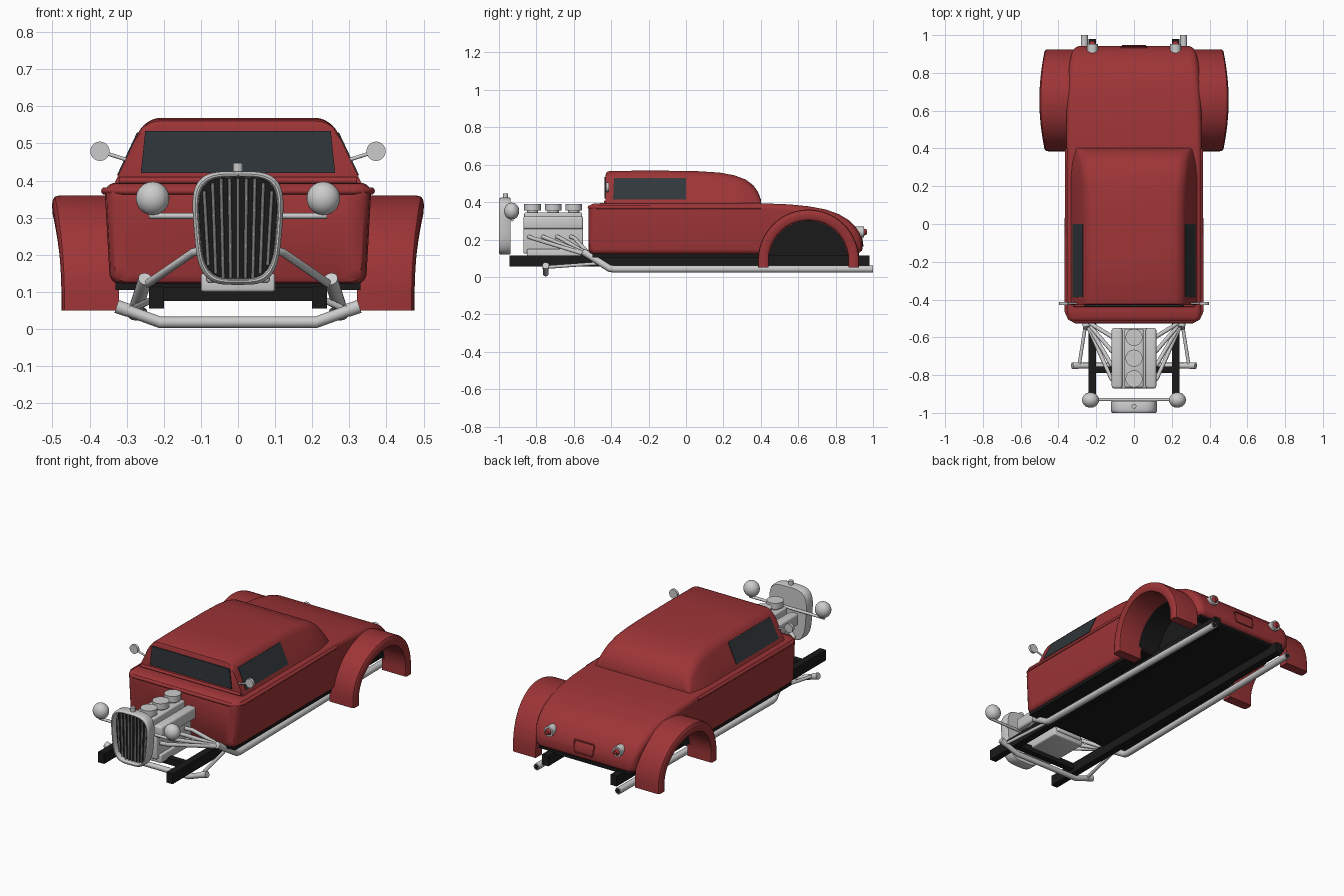
import bpy, bmesh
from math import sin, cos, pi, radians, copysign
from mathutils import Vector

if "Cube" in bpy.data.objects:
    bpy.data.objects.remove(bpy.data.objects["Cube"])


def material(name, rgb):
    m = bpy.data.materials.new(name)
    m.diffuse_color = (*rgb, 1)
    m.use_nodes = True
    m.node_tree.nodes["Principled BSDF"].inputs["Base Color"].default_value = m.diffuse_color
    return m


RED = material("red_paint", (0.34, 0.035, 0.038))
BLACK = material("black", (0.01, 0.01, 0.01))
GLASS = material("dark_glass", (0.03, 0.038, 0.043))


def finish(name, bm, mat):
    bmesh.ops.recalc_face_normals(bm, faces=bm.faces)
    me = bpy.data.meshes.new(name)
    bm.to_mesh(me)
    bm.free()
    ob = bpy.data.objects.new(name, me)
    bpy.context.collection.objects.link(ob)
    if mat:
        me.materials.append(mat)
    return ob


def skin(name, rings, mat=None, closed=True, caps=(True, True)):
    """Bridge a row of equal-length point rings."""
    bm = bmesh.new()
    rows = [[bm.verts.new(p) for p in r] for r in rings]
    n = len(rows[0])
    for a, b in zip(rows, rows[1:]):
        for i in range(n if closed else n - 1):
            j = (i + 1) % n
            bm.faces.new((a[i], a[j], b[j], b[i]))
    if caps[0]:
        bm.faces.new(rows[0])
    if caps[1]:
        bm.faces.new(rows[-1])
    return finish(name, bm, mat)


def section(y, zb, zt, wb, wt, r):
    """Rounded trapezoid across the car at y."""
    pts = []
    for k, (sx, sz) in enumerate(((1, 1), (-1, 1), (-1, -1), (1, -1))):
        for i in range(7):
            a = (k + i / 6) * pi / 2
            z = (zt - r if sz > 0 else zb + r) + r * sin(a)
            w = wb + (wt - wb) * (z - zb) / (zt - zb)
            pts.append((sx * (w - r) + r * cos(a), y, z))
    return pts


def box(name, lo, hi, mat=None, bevel=0.0):
    bm = bmesh.new()
    bmesh.ops.create_cube(bm, size=1)
    for v in bm.verts:
        v.co = [l + (h - l) * (c + 0.5) for l, h, c in zip(lo, hi, v.co)]
    if bevel:
        bmesh.ops.bevel(bm, geom=bm.edges[:], offset=bevel, segments=3, profile=0.5, affect='EDGES')
    return finish(name, bm, mat)


def rod(name, p, q, r, mat=None, r2=None, seg=28):
    p, q = Vector(p), Vector(q)
    bm = bmesh.new()
    bmesh.ops.create_cone(bm, cap_ends=True, segments=seg, radius1=r,
                          radius2=r if r2 is None else r2, depth=(q - p).length)
    rot = (q - p).to_track_quat('Z', 'Y')
    for v in bm.verts:
        v.co = rot @ v.co + (p + q) / 2
    return finish(name, bm, mat)


def tube(name, pts, r, mat=None, cyclic=False):
    cu = bpy.data.curves.new(name, 'CURVE')
    cu.dimensions = '3D'
    cu.bevel_depth, cu.bevel_resolution, cu.use_fill_caps = r, 4, True
    sp = cu.splines.new('POLY')
    sp.points.add(len(pts) - 1)
    for p, c in zip(sp.points, pts):
        p.co = (*c, 1)
    sp.use_cyclic_u = cyclic
    if mat:
        cu.materials.append(mat)
    ob = bpy.data.objects.new(name, cu)
    bpy.context.collection.objects.link(ob)
    return ob


def plate(name, pts, d, mat):
    """Flat pane with thickness vector d."""
    return skin(name, [pts, [Vector(p) + Vector(d) for p in pts]], mat)


# Body: lofted tub with rounded nose and sloping tail
body = skin("body", [section(*s) for s in (
    (-.52, .14, .372, .305, .315, .03), (-.512, .127, .384, .33, .342, .03),
    (-.495, .12, .392, .342, .356, .03), (-.46, .12, .394, .345, .36, .03),
    (.4, .12, .394, .345, .36, .03), (.55, .12, .388, .345, .36, .035),
    (.66, .12, .377, .345, .358, .04), (.75, .12, .36, .343, .354, .045),
    (.82, .12, .334, .338, .348, .045), (.87, .122, .304, .332, .34, .045),
    (.905, .125, .27, .325, .33, .04), (.928, .13, .236, .315, .318, .035),
    (.94, .14, .2, .30, .30, .025), (.943, .15, .185, .285, .285, .015))], RED)

# Cabin with rounded rear
cabin = []
for y, zt in ((-.43, .545), (-.424, .56), (-.41, .566), (-.2, .569), (.05, .566), (.18, .558),
              (.26, .543), (.32, .52), (.36, .49), (.385, .455), (.4, .415), (.403, .39)):
    pinch = max(0, (y - .25) / .155) ** 2 * .03
    cabin.append(section(y, .35, zt, .353 - pinch, .353 - pinch - .47 * (zt - .35),
                         min(.04, (zt - .35) * .45)))
skin("cabin", cabin, RED)
tube("cowl_bead", [(-.32, -.43, .4), (.32, -.43, .4)], .009, RED)
tube("belt_moulding", [(-.355, .4, .372), (-.359, -.46, .372), (-.342, -.498, .372), (-.31, -.516, .372),
                       (.31, -.516, .372), (.342, -.498, .372), (.359, -.46, .372), (.355, .4, .372)], .01, RED)

# Glass
plate("windshield", [(-.262, -.436, .42), (.262, -.436, .42), (.25, -.436, .533), (-.25, -.436, .533)],
      (0, .02, 0), GLASS)
CY, CZ = .655, .09
cutters = []
for s, side in ((-1, "left"), (1, "right")):
    def X(x, y, z):
        return (s * x, y, z)
    plate(side + "_window", [X(.326, -.39, .415), X(.326, 0, .415), X(.272, 0, .53), X(.272, -.385, .53)],
          (-s * .012, 0, -.006), GLASS)

    # Wheel wells cut from the body
    cut = rod(side + "_well_cutter", X(.2, CY, CZ), X(.6, CY, CZ), .213, seg=64)
    cut.hide_render = True
    cutters.append(cut)
    mod = body.modifiers.new(side + "_well", 'BOOLEAN')
    mod.operation, mod.object, mod.solver = 'DIFFERENCE', cut, 'EXACT'
    arc = [radians(8.2 + 163.6 * i / 32) for i in range(33)]
    skin(side + "_well_liner", [[X(x, CY + .2115 * cos(a), CZ + .2115 * sin(a)) for a in arc]
                                for x in (.34, .202)], BLACK, closed=False, caps=(False, True))

    # Rear fender: profile swept over the wheel
    rings = []
    for i in range(43):
        a = pi * (i - 1) / 40
        leg = i in (0, 42)
        a = min(max(a, 0), pi)
        flare = .025 * sin(a) ** 2
        prof = ((.32, .27), (.455, .27), (.468, .267), (.474, .258), (.476, .245),
                (.475, .222), (.47, .215), (.46, .213), (.32, .213))
        rings.append([X(x + flare * (x > .4), CY + r * cos(a), .05 if leg else CZ + r * sin(a))
                      for x, r in prof])
    skin(side + "_rear_fender", rings, RED)

    # Frame rail, exhaust and headers
    box(side + "_frame_rail", (s * .22 - .02, -.945, .055), (s * .22 + .02, .98, .115), BLACK)
    tube(side + "_exhaust", [X(.25, -.55, .135), X(.278, -.41, .046), X(.279, -.385, .042), X(.262, 1, .042)], .019)
    rod(side + "_exhaust_bore", X(.262, .99, .042), X(.262, 1.0005, .042), .014, BLACK)
    for i in range(4):
        y = -.84 + .075 * i
        tube(f"{side}_header_{i}", [X(.085, y, .215), X(.12, y + .02, .207), X(.258, -.51, .112)], .011)
    rod(side + "_radius_rod", X(.29, -.745, .052), X(.24, -.43, .075), .009)
    rod(side + "_axle_end", X(.295, -.75, .05), X(.327, -.75, .061), .018)
    box(side + "_valve_cover", (s * .09 - .028, -.87, .255), (s * .09 + .028, -.55, .325), None, .012)

    # Lamps and mirrors
    bm = bmesh.new()
    bmesh.ops.create_uvsphere(bm, u_segments=32, v_segments=20, radius=.045)
    for v in bm.verts:
        v.co = Vector((v.co.x + s * .23, v.co.y * .9 - .932, v.co.z + .352))
    finish(side + "_headlight", bm, None)
    rod(side + "_tail_light_bezel", X(.22, .88, .24), X(.22, .952, .24), .029)
    rod(side + "_tail_light_lens", X(.22, .95, .24), X(.22, .968, .24), .02, RED, .012)
    rod(side + "_mirror_arm", X(.29, -.42, .453), X(.36, -.42, .475), .005)
    rod(side + "_mirror", X(.372, -.428, .479), X(.372, -.413, .479), .026)

# Floor and front crossmember
box("floor", (-.33, -.5, .105), (.33, .442, .125), BLACK)
box("rear_floor", (-.204, .44, .105), (.204, .92, .128), BLACK)
box("tail_floor", (-.3, .87, .115), (.3, .925, .128), BLACK)
box("front_crossmember", (-.24, -.79, .075), (.24, -.755, .112), BLACK)
tube("dropped_axle", [(-.325, -.75, .06), (-.21, -.75, .018), (.21, -.75, .018), (.325, -.75, .06)], .0155)

# Engine with three intakes
box("engine_block", (-.085, -.87, .125), (.085, -.55, .3), None, .008)
box("oil_pan", (-.1, -.85, .1), (.1, -.56, .15), None, .008)
box("intake_manifold", (-.05, -.865, .29), (.05, -.555, .345), None, .008)
for i in range(3):
    y = -.82 + .11 * i
    rod(f"carburettor_{i}", (0, y, .33), (0, y, .36), .03)
    rod(f"air_cleaner_{i}", (0, y, .355), (0, y, .39), .045)


# Grille shell, dark core and bars
def shield(y, k):
    pts = []
    for i in range(56):
        a = 2 * pi * i / 56
        c, d = cos(a), sin(a)
        c, d = copysign(abs(c) ** .55, c), copysign(abs(d) ** .55, d)
        pts.append((.119 * k * c * (1 + .1 * d), y, .272 + .153 * d * (1 - (1 - k) * .78)))
    return pts


skin("grille_shell", [shield(*s) for s in ((-.965, .86), (-.99, .87), (-.999, .9), (-1, .94), (-.995, .98),
                                          (-.985, 1), (-.945, 1), (-.937, .97))])
skin("grille_core", [shield(-.968, .865), shield(-.96, .865)], BLACK)
for i in range(-4, 5):
    x = i * .0215
    h = .134 if abs(i) < 3 else .122 if abs(i) == 3 else .1
    rod(f"grille_bar_{i + 4}", (x * .93, -.976, .272 - h), (x * 1.06, -.976, .272 + h), .0045, seg=10)
rod("radiator_cap", (0, -.965, .415), (0, -.965, .447), .013)
rod("headlight_bar", (-.24, -.93, .305), (.24, -.93, .305), .008)

# Rear plate outline
tube("plate_surround", [(-.065, .936, .225), (-.058, .935, .232), (.058, .935, .232), (.065, .936, .225),
                        (.06, .944, .172), (.053, .945, .165), (-.053, .945, .165), (-.06, .944, .172)],
     .004, RED, True)

# Bake curves and wheel-well cuts, then smooth by angle
bpy.ops.object.select_all(action='SELECT')
bpy.context.view_layer.objects.active = body
bpy.ops.object.convert(target='MESH')
for c in cutters:
    bpy.data.objects.remove(c)
bpy.ops.object.select_all(action='SELECT')
bpy.context.view_layer.objects.active = bpy.data.objects["body"]
bpy.ops.object.shade_smooth_by_angle(angle=radians(35))
